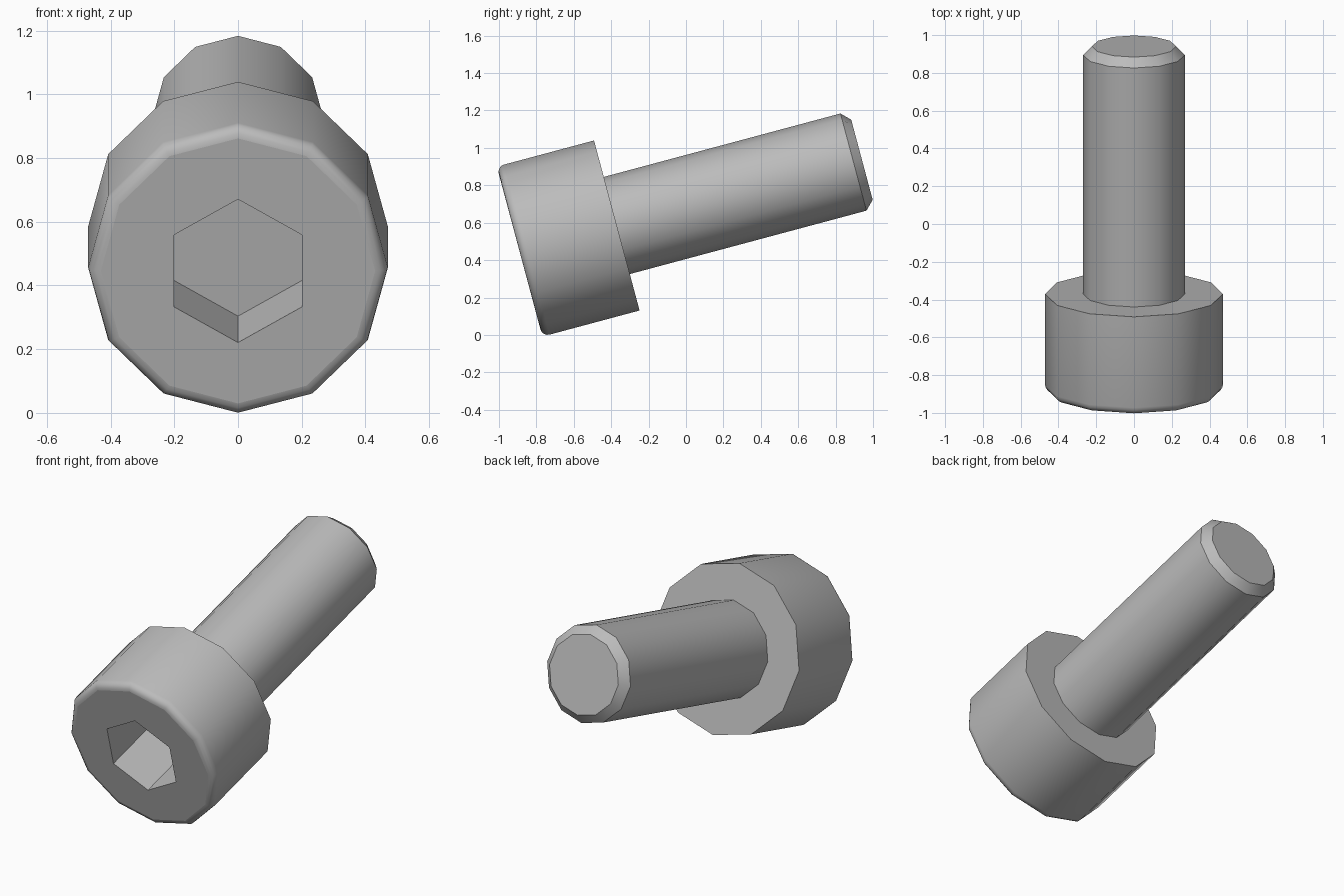
import bpy, bmesh
from math import sin, cos, pi, radians
from mathutils import Matrix

cube = bpy.data.objects.get("Cube")
if cube:
    bpy.data.objects.remove(cube, do_unlink=True)

# Bolt axis is local +z, with its origin at the back of the head
PLACE = Matrix.Translation((0, -0.37, 0.585)) @ Matrix.Rotation(radians(-75), 4, 'X')
SIDES = 12
HEAD_R, HEAD_H, ROUND = 0.4705, 0.538, 0.04
SHAFT_R, SHAFT_L, CHAMFER = 0.2688, 1.357, 0.047
SOCKET_R, SOCKET_DEPTH = 0.2328, 0.32

steel = bpy.data.materials.new("steel grey")
steel.use_nodes = True
grey = (0.5, 0.5, 0.5, 1)
steel.diffuse_color = grey
steel.node_tree.nodes["Principled BSDF"].inputs["Base Color"].default_value = grey


def ring(bm, n, r, z, start=0.0):
    angles = [start + 2 * pi * i / n for i in range(n)]
    return [bm.verts.new((r * cos(a), r * sin(a), z)) for a in angles]


def skin(bm, a, b, smooth):
    n = len(a)
    for i in range(n):
        j = (i + 1) % n
        bm.faces.new((a[i], a[j], b[j], b[i])).smooth = smooth


def lathe(bm, profile):
    rings = [ring(bm, SIDES, r, z) for r, z in profile]
    for a, b in zip(rings, rings[1:]):
        skin(bm, a, b, True)
    return rings


def loop_edges(bm, loop):
    return [bm.edges.get((loop[i - 1], loop[i])) for i in range(len(loop))]


def finish(bm, name):
    bmesh.ops.recalc_face_normals(bm, faces=bm.faces[:])
    # Creases stay sharp, and flat end faces never blend into the sides
    for e in bm.edges:
        flat = any(not f.smooth for f in e.link_faces)
        e.smooth = not flat and e.calc_face_angle(pi) < radians(36)
    bm.transform(PLACE)
    mesh = bpy.data.meshes.new(name)
    bm.to_mesh(mesh)
    bm.free()
    mesh.materials.append(steel)
    obj = bpy.data.objects.new(name, mesh)
    bpy.context.collection.objects.link(obj)


# Head: rounded front rim and hexagonal socket
bm = bmesh.new()
profile = [(HEAD_R, 0)]
for i in range(5):
    t = i / 4 * pi / 2
    profile.append((HEAD_R - ROUND * (1 - cos(t)), -HEAD_H + ROUND * (1 - sin(t))))
rings = lathe(bm, profile)
bm.faces.new(rings[0]).smooth = False
mouth = ring(bm, 6, SOCKET_R, -HEAD_H, pi / 2)
floor = ring(bm, 6, SOCKET_R, -HEAD_H + SOCKET_DEPTH, pi / 2)
skin(bm, mouth, floor, False)
bm.faces.new(floor).smooth = False
front = bmesh.ops.triangle_fill(
    bm, use_beauty=True, edges=loop_edges(bm, rings[-1]) + loop_edges(bm, mouth))
for g in front["geom"]:
    if isinstance(g, bmesh.types.BMFace):
        g.smooth = False
finish(bm, "bolt_head")

# Shaft: plain rod with a chamfered tip
bm = bmesh.new()
rings = lathe(bm, [(SHAFT_R, -0.1), (SHAFT_R, SHAFT_L - CHAMFER),
                   (SHAFT_R - CHAMFER, SHAFT_L)])
for end in (rings[0], rings[-1]):
    bm.faces.new(end).smooth = False
finish(bm, "bolt_shaft")
